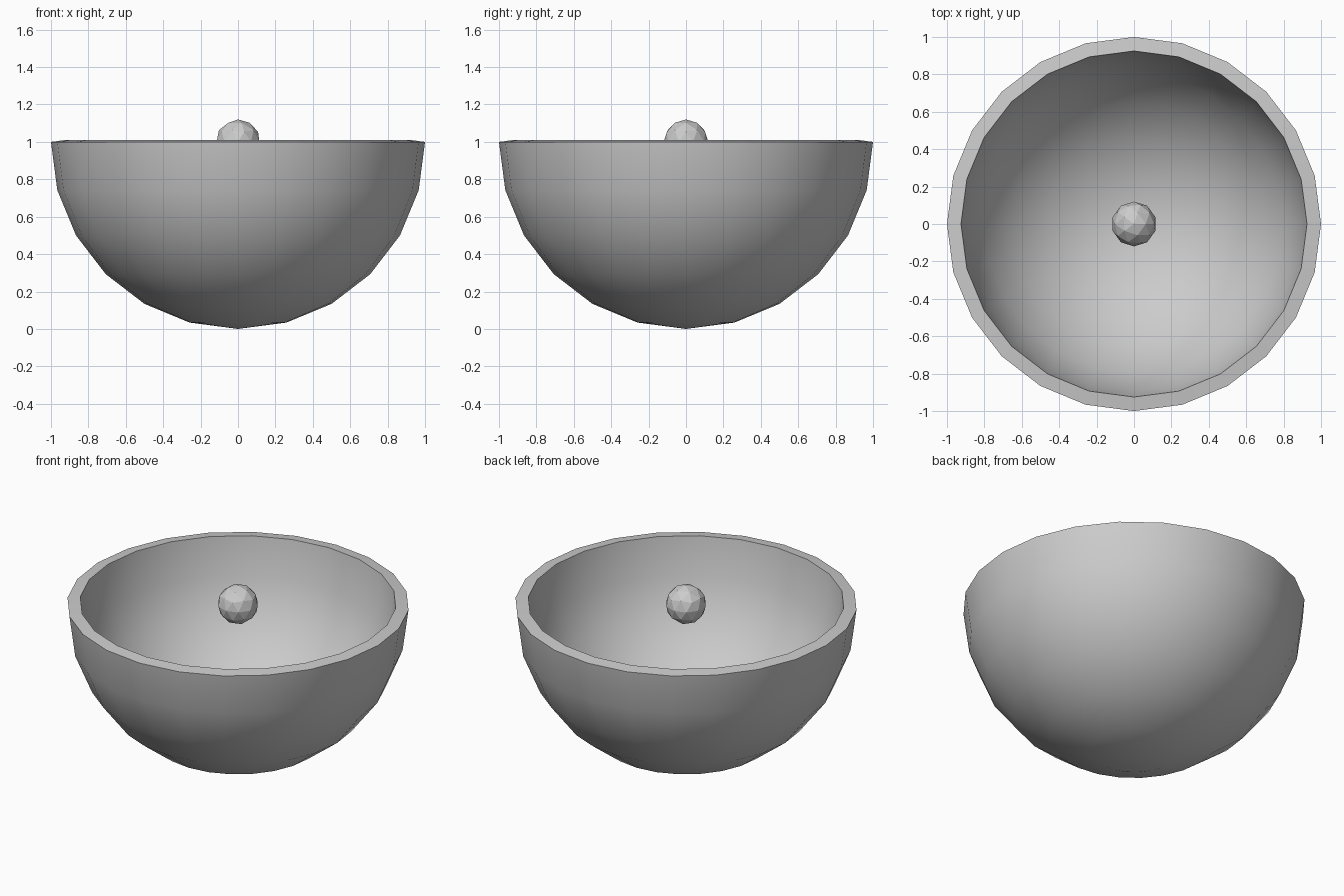
import bpy, bmesh, math

if "Cube" in bpy.data.objects:
    bpy.data.objects.remove(bpy.data.objects["Cube"])

# Bowl: lower half of a 24-sided sphere, thickened inwards
bpy.ops.mesh.primitive_uv_sphere_add(segments=24, ring_count=12, radius=1, location=(0, 0, 1))
bowl = bpy.context.object
bowl.name = "bowl"
bm = bmesh.new()
bm.from_mesh(bowl.data)
bmesh.ops.delete(bm, geom=[v for v in bm.verts if v.co.z > 0.01], context='VERTS')
bm.to_mesh(bowl.data)
bm.free()

wall = bowl.modifiers.new("wall", 'SOLIDIFY')
wall.thickness = 0.075
wall.offset = -1
wall.use_even_offset = True
bpy.ops.object.modifier_apply(modifier=wall.name)
bpy.ops.object.shade_smooth_by_angle(angle=math.radians(40))

# Faceted ball floating level with the rim
bpy.ops.mesh.primitive_ico_sphere_add(subdivisions=2, radius=0.12, location=(0, 0, 1))
bpy.context.object.name = "ball"
